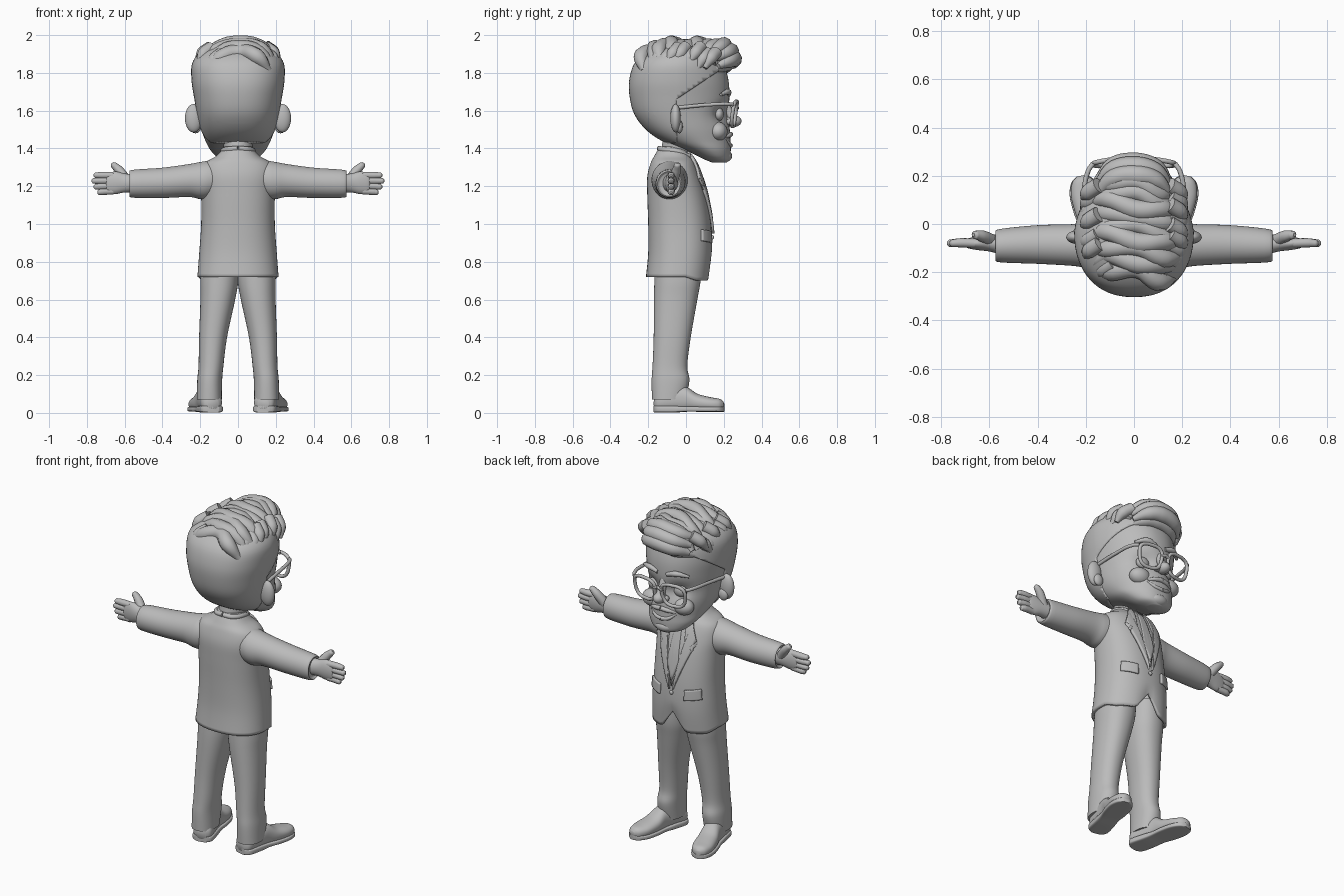
import bpy, bmesh, math, random
from mathutils import Vector

random.seed(4)
if "Cube" in bpy.data.objects:
    bpy.data.objects.remove(bpy.data.objects["Cube"])

grey = bpy.data.materials.new("plain grey")
grey.use_nodes = True
colour = (0.5, 0.5, 0.5, 1)
grey.diffuse_color = colour
grey.node_tree.nodes["Principled BSDF"].inputs["Base Color"].default_value = colour


def finish(ob, mirror=False, angle=50):
    ob.data.materials.append(grey)
    bpy.ops.object.select_all(action='DESELECT')
    ob.select_set(True)
    bpy.context.view_layer.objects.active = ob
    bpy.ops.object.shade_smooth_by_angle(angle=math.radians(angle))
    if mirror:
        ob.modifiers.new("Mirror", 'MIRROR')
    return ob


def from_bmesh(name, bm, mirror=False, angle=50):
    bmesh.ops.recalc_face_normals(bm, faces=bm.faces)
    me = bpy.data.meshes.new(name)
    bm.to_mesh(me)
    bm.free()
    ob = bpy.data.objects.new(name, me)
    bpy.context.collection.objects.link(ob)
    return finish(ob, mirror, angle)


def spline(rings, steps=5):
    """Smoothly interpolate a short list of tuples."""
    out = []
    for i in range(len(rings) - 1):
        a, b, c, d = (Vector(rings[max(0, min(j, len(rings) - 1))]) for j in range(i - 1, i + 3))
        for k in range(steps):
            t = k / steps
            out.append(b + t / 2 * (c - a + t * (2 * a - 5 * b + 4 * c - d + t * (3 * b - a - 3 * c + d))))
    return out + [Vector(rings[-1])]


def loft(axis, rings, power=2, taper=0, sides=40, caps=(True, True)):
    """Rings: position on axis, two centre coordinates, two radii."""
    bm, loops = bmesh.new(), []
    for t, ca, cb, ra, rb in spline(rings):
        loop = []
        for i in range(sides):
            c, s = math.cos(math.tau * i / sides), math.sin(math.tau * i / sides)
            a = ca + ra * math.copysign(abs(c) ** (2 / power), c) * (1 - taper * max(0, s))
            b = cb + rb * math.copysign(abs(s) ** (2 / power), s)
            loop.append(bm.verts.new({'x': (t, a, b), 'y': (a, t, b), 'z': (a, b, t)}[axis]))
        loops.append(loop)
    for p, q in zip(loops, loops[1:]):
        for i in range(sides):
            j = (i + 1) % sides
            bm.faces.new((p[i], p[j], q[j], q[i]))
    for loop, cap in zip((loops[0], loops[-1]), caps):
        if cap:
            bm.faces.new(loop)
    return bm


def upright(rows, grow=0):
    """Rows: height, back, front, half width."""
    return [(z, 0, (b + f) / 2, w + grow, (f - b) / 2 + grow) for z, b, f, w in rows]


def tube(name, points, radii, mirror=False, closed=False):
    cu = bpy.data.curves.new(name, 'CURVE')
    cu.dimensions, cu.bevel_depth, cu.bevel_resolution = '3D', 1, 3
    cu.use_fill_caps, cu.resolution_u = True, 6
    sp = cu.splines.new('BEZIER')
    sp.bezier_points.add(len(points) - 1)
    sp.use_cyclic_u = closed
    for bp, co, r in zip(sp.bezier_points, points, radii):
        bp.co, bp.radius = co, r
        bp.handle_left_type = bp.handle_right_type = 'AUTO'
    ob = bpy.data.objects.new(name, cu)
    bpy.context.collection.objects.link(ob)
    bpy.ops.object.select_all(action='DESELECT')
    ob.select_set(True)
    bpy.context.view_layer.objects.active = ob
    bpy.ops.object.convert(target='MESH')
    return finish(bpy.context.object, mirror)


def ball(name, centre, size, mirror=False):
    bm = bmesh.new()
    bmesh.ops.create_uvsphere(bm, u_segments=24, v_segments=16, radius=1)
    for v in bm.verts:
        v.co = Vector(centre) + v.co * Vector(size)
    return from_bmesh(name, bm, mirror)


# Jacket body, open below with a cutaway hem
jacket_rows = [(.72, -.212, .125, .215), (.85, -.2, .138, .205), (1, -.2, .132, .195), (1.15, -.205, .108, .195),
               (1.25, -.205, .078, .2), (1.32, -.188, .05, .18), (1.36, -.168, .025, .115), (1.41, -.14, .0, .07)]
bm = loft('z', upright(jacket_rows), 2.3, caps=(False, True), sides=64)
for v in bm.verts:
    if v.co.y > 0 and v.co.z < .9:
        low = (.9 - v.co.z) / .18
        v.co.z += low * (.11 * max(0, 1 - abs(v.co.x) / .08) - .02 * min(1, v.co.y / .06))
jacket = from_bmesh("jacket", bm)
jacket.modifiers.new("Cloth", 'SOLIDIFY').thickness = .015
fine_rows = spline(jacket_rows, 60)


def chest(x, z):
    _, b, f, w = min(fine_rows, key=lambda r: abs(r[0] - z))
    return (b + f) / 2 + (f - b) / 2 * max(0, 1 - abs(x / w) ** 2.3) ** (1 / 2.3)


def plate(name, outline, lift, mirror=False):
    """Thin cloth piece laid on the jacket front."""
    bm = bmesh.new()
    bm.faces.new([bm.verts.new((x, 0, z)) for x, z in outline])
    bmesh.ops.triangulate(bm, faces=bm.faces)
    bmesh.ops.subdivide_edges(bm, edges=bm.edges, cuts=7, use_grid_fill=True)
    for v in bm.verts:
        v.co.y = chest(v.co.x, v.co.z) + lift
    solid = from_bmesh(name, bm, mirror).modifiers.new("Thickness", 'SOLIDIFY')
    solid.thickness, solid.offset = .014, 0


plate("shirt_front", [(-.05, 1.38), (.05, 1.38), (.075, 1.25), (0, .97), (-.075, 1.25)], 0)
plate("tie", [(-.015, 1.36), (.015, 1.36), (.035, 1.1), (0, 1), (-.035, 1.1)], .006)
plate("lapel", [(.04, 1.37), (.075, 1.34), (.12, 1.24), (.09, 1.21), (.1, 1.18), (.012, .95), (.055, 1.22)], .008, True)
plate("pocket_flap", [(.08, .96), (.16, .97), (.165, .91), (.08, .9)], .004, True)
ball("jacket_button", (0, .14, .93), (.012, .008, .012))
tube("collar", [(.055, .02, 1.36), (.08, -.05, 1.385), (.055, -.125, 1.395), (0, -.142, 1.4)], [.01, .014, .014, .014], True)

# Sleeves, hands
from_bmesh("sleeve", loft('x', [(.05, -.085, 1.25, .07, .07), (.15, -.086, 1.235, .094, .098), (.2, -.087, 1.23, .094, .098),
           (.26, -.087, 1.23, .086, .087), (.4, -.085, 1.218, .08, .08), (.562, -.09, 1.213, .068, .073),
           (.566, -.09, 1.213, .05, .055)]), True)
from_bmesh("palm", loft('x', [(.54, -.085, 1.215, .045, .048), (.6, -.08, 1.217, .034, .05), (.65, -.08, 1.218, .028, .06),
           (.69, -.08, 1.215, .02, .052), (.7, -.08, 1.215, .01, .04)]), True)
for i, (reach, height) in enumerate([(.765, 1.258), (.775, 1.228), (.765, 1.197), (.745, 1.168)]):
    root = 1.258 - i * .028
    tube("finger", [(.66, -.08, root), (.72, -.078, (root + height) / 2), (reach - .008, -.08, height), (reach, -.08, height)],
         [.019, .019, .015, .006], True)
tube("thumb", [(.59, -.07, 1.23), (.63, -.05, 1.285), (.66, -.045, 1.315), (.666, -.045, 1.323)], [.028, .024, .017, .007], True)

# Trousers and shoes
from_bmesh("trouser_leg", loft('z', [(.07, .152, -.092, .066, .088), (.17, .15, -.082, .066, .1), (.25, .143, -.085, .066, .092),
           (.4, .132, -.073, .074, .098), (.6, .107, -.055, .092, .115), (.7, .099, -.045, .1, .122),
           (.82, .095, -.04, .095, .12)], 2.2), True)


def turn_out(bm):
    for v in bm.verts:
        x, y = v.co.x, v.co.y
        v.co.x, v.co.y = .148 + x * .97 + (y + .1) * .24, y - x * .2
    return bm


upper = [(-.165, 0, .05, .03, .03), (-.14, 0, .055, .055, .05), (-.06, 0, .07, .055, .066), (.0, 0, .072, .053, .066),
         (.06, 0, .055, .06, .046), (.13, 0, .047, .06, .036), (.18, 0, .043, .042, .03), (.2, 0, .04, .015, .015)]
from_bmesh("shoe", turn_out(loft('y', upper, 2.3)), True)
sole = [(t, a, .02, ra * 1.06 + .002, .014 if t > -.03 else .018) for t, a, b, ra, rb in upper]
from_bmesh("shoe_sole", turn_out(loft('y', sole, 5)), True, 35)

# Neck and head
from_bmesh("neck", loft('z', [(1.33, 0, -.065, .075, .08), (1.4, 0, -.05, .075, .08), (1.47, 0, -.03, .09, .09)]))
head_rows = [(1.325, .14, .215, .04), (1.345, .09, .232, .1), (1.39, .0, .237, .145), (1.44, -.12, .235, .172),
             (1.5, -.205, .232, .194), (1.58, -.265, .225, .21), (1.67, -.29, .23, .225), (1.76, -.293, .225, .238),
             (1.85, -.265, .2, .235), (1.91, -.2, .165, .19), (1.945, -.12, .11, .11), (1.955, -.05, .05, .04)]
bm = loft('z', upright(head_rows), 2.3, .17, 64)
for v in bm.verts:  # eye hollows
    d = ((abs(v.co.x) - .085) / .06) ** 2 + ((v.co.z - 1.58) / .05) ** 2
    if v.co.y > .1:
        v.co.y -= .035 * math.exp(-d)
from_bmesh("head", bm)

# Hair cap cut cleanly along the hairline
bm = loft('z', upright(head_rows, .008), 2.3, .17, 64)
for point, normal in [((0, -.05, 1.66), (0, 1, -1.5)), ((0, -.05, 1.66), (0, 1, 0)), ((0, 0, 1.84), (0, 0, 1)), ((0, 0, 1.43), (0, 0, 1))]:
    bmesh.ops.bisect_plane(bm, geom=bm.verts[:] + bm.edges[:] + bm.faces[:], plane_co=point, plane_no=normal)
gone = []
for f in bm.faces:
    c = f.calc_center_median()
    hairline = -.05 + max(0, c.z - 1.66) * 1.5
    if c.z < 1.43 or (c.y > hairline and c.z < 1.84):
        gone.append(f)
bmesh.ops.delete(bm, geom=gone, context='FACES')
from_bmesh("hair_cap", bm).modifiers.new("Hair thickness", 'SOLIDIFY').thickness = .015

# Swept locks across the crown, then the quiff and loose tufts
for i in range(9):
    y = .16 - i * .045
    top = 1.952 - 2.2 * max(0, -.06 - y) ** 2 + random.uniform(-.012, .004)
    wide = .19 - .25 * max(0, y - .02) - .35 * max(0, -.1 - y)
    sway = random.uniform(-.02, .02)
    path = [(-wide, y + .01, top - .11), (-.6 * wide, y + .02 + sway, top - .03), (.1 * wide, y - sway, top),
            (.65 * wide, y - .02 + sway, top - .025), (1.05 * wide, y - .02, top - .1)]
    tube("crown_lock", path, [.022, .04, random.uniform(.036, .046), .042, .02])
for y, z, r in [(.25, 1.865, .046), (.235, 1.905, .045), (.2, 1.935, .045), (.21, 1.84, .045)]:
    path = [(-.15, y - .07, z - .035), (-.08, y - .01, z - .005), (.02, y, z + .01), (.09, y - .02, z), (.15, y - .08, z - .03)]
    tube("quiff_lock", path, [.02, r * .9, r, r * .85, .015])
for i in range(9):
    y = .13 - i * .04
    for side in (-1, 1):
        x, z = .185 - .7 * max(0, -.1 - y), 1.87 + random.uniform(-.03, .04)
        path = [(side * (x - .04), y + .03, z + .035), (side * (x + .005), y, z), (side * (x + .025), y - .03, z - .05)]
        tube("side_tuft", path, [.034, .034, .012])

# Ears and face
ball("ear", (.235, -.055, 1.56), (.046, .028, .075), True)
ball("ear_lobe", (.225, -.035, 1.515), (.03, .018, .035), True)
ball("nose", (0, .25, 1.545), (.034, .044, .032))
tube("nose_bridge", [(0, .205, 1.65), (0, .23, 1.59), (0, .25, 1.555)], [.022, .022, .028])
ball("nostril", (.028, .236, 1.54), (.02, .024, .018), True)
ball("eye", (.085, .174, 1.58), (.042, .026, .035), True)
tube("eyebrow", [(.03, .226, 1.685), (.09, .222, 1.7), (.15, .185, 1.685)], [.012, .016, .008], True)
ball("cheek", (.1, .17, 1.49), (.065, .05, .05), True)
tube("upper_lip", [(0, .236, 1.475), (.04, .23, 1.47), (.08, .21, 1.46)], [.014, .013, .007], True)
tube("lower_lip", [(0, .236, 1.415), (.04, .23, 1.422), (.08, .21, 1.45)], [.012, .011, .006], True)
ball("chin", (0, .202, 1.36), (.06, .042, .034))

# Glasses
rim = []
for i in range(12):
    c, s = math.cos(math.tau * i / 12), math.sin(math.tau * i / 12)
    a, b = (math.copysign(abs(k) ** .7, k) for k in (c, s))
    x = .095 + a * (.072 + .008 * b)
    rim.append((x, .262 - .15 * max(0, x - .06) + .01 * b, 1.583 + .066 * b))
tube("glasses_rim", rim, [.01] * 12, True, True)
tube("glasses_bridge", [(0, .272, 1.615), (.03, .266, 1.605)], [.009, .009], True)
tube("glasses_temple", [(.17, .25, 1.632), (.19, .22, 1.635), (.21, .1, 1.63), (.222, -.05, 1.615)], [.01] * 4, True)
